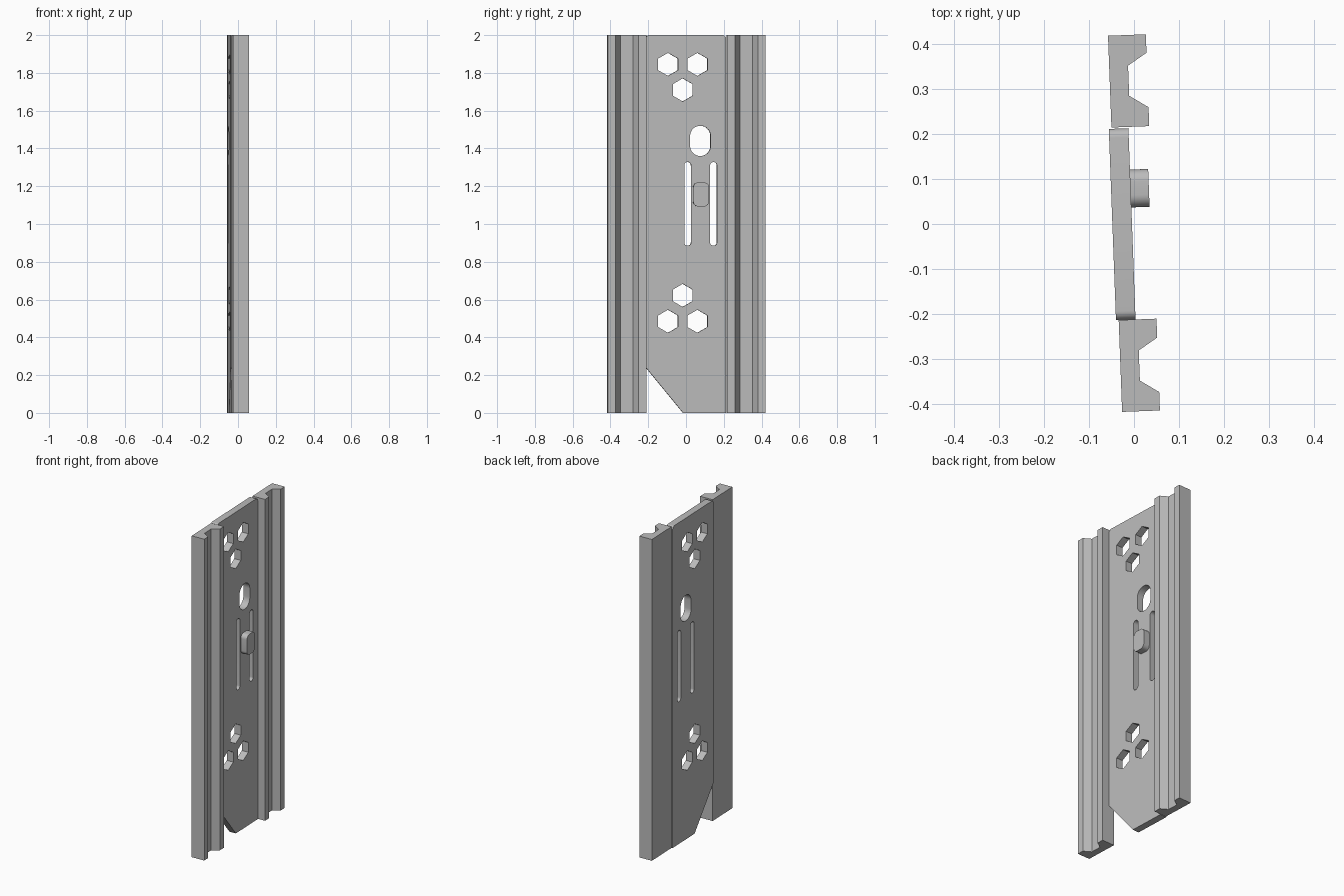
import bpy
import math
from mathutils import Matrix, Vector

if "Cube" in bpy.data.objects:
    bpy.data.objects.remove(bpy.data.objects["Cube"])

grey = bpy.data.materials.new("plain_grey")
grey.diffuse_color = (0.5, 0.5, 0.5, 1)
grey.use_nodes = True
grey.node_tree.nodes["Principled BSDF"].inputs["Base Color"].default_value = grey.diffuse_color

# The whole assembly is turned slightly about the vertical axis
TILT = Matrix.Rotation(math.radians(2.15), 4, 'Z')
# Curve axes (u, v, depth) mapped to (y, z, x)
SIDEWAYS = Matrix(((0, 0, 1, 0), (1, 0, 0, 0), (0, 1, 0, 0), (0, 0, 0, 1)))


def extrude(name, loops, d0, d1, orient):
    """Fill closed outlines (inner loops become holes) and extrude from d0 to d1."""
    cu = bpy.data.curves.new(name, 'CURVE')
    cu.dimensions = '2D'
    cu.fill_mode = 'BOTH'
    cu.extrude = (d1 - d0) / 2
    for pts in loops:
        sp = cu.splines.new('POLY')
        sp.points.add(len(pts) - 1)
        for p, (u, v) in zip(sp.points, pts):
            p.co = (u, v, 0, 1)
        sp.use_cyclic_u = True
    ob = bpy.data.objects.new(name, cu)
    bpy.context.collection.objects.link(ob)
    bpy.ops.object.select_all(action='DESELECT')
    ob.select_set(True)
    bpy.context.view_layer.objects.active = ob
    bpy.ops.object.convert(target='MESH')
    ob = bpy.context.object
    ob.name = name
    ob.data.transform(TILT @ orient @ Matrix.Translation((0, 0, (d0 + d1) / 2)))
    ob.data.materials.clear()
    ob.data.materials.append(grey)
    # Join the caps to the walls
    bpy.ops.object.mode_set(mode='EDIT')
    bpy.ops.mesh.select_all(action='SELECT')
    bpy.ops.mesh.remove_doubles(threshold=0.0001)
    bpy.ops.mesh.normals_make_consistent(inside=False)
    bpy.ops.object.mode_set(mode='OBJECT')
    bpy.ops.object.shade_smooth_by_angle(angle=math.radians(30))
    return ob


def arc(u, v, r, a0, a1, n=8):
    return [(u + r * math.cos(math.radians(a0 + (a1 - a0) * i / n)),
             v + r * math.sin(math.radians(a0 + (a1 - a0) * i / n))) for i in range(n + 1)]


def hexagon(u, v, r=0.061):
    return arc(u, v, r, 30, 330, 5)


def rounded(u0, u1, v0, v1, r):
    return (arc(u1 - r, v0 + r, r, -90, 0) + arc(u1 - r, v1 - r, r, 0, 90)
            + arc(u0 + r, v1 - r, r, 90, 180) + arc(u0 + r, v0 + r, r, 180, 270))


# Grooved side rails, mirrored across the plate
profile = [(-0.042, 0.214), (0.042, 0.214), (0.042, 0.256), (0.0, 0.283),
           (0.0, 0.350), (0.042, 0.377), (0.042, 0.418), (-0.042, 0.418)]
for side, name in ((1, "rear_rail"), (-1, "front_rail")):
    extrude(name, [[(x, side * y + 0.002) for x, y in profile]], 0, 2, Matrix())

# Centre plate with a cut lower corner and rounded top corners
outline = ([(-0.212, 0.24), (-0.015, 0), (0.213, 0)]
           + arc(0.193, 1.98, 0.02, 0, 90) + arc(-0.192, 1.98, 0.02, 90, 180))
holes = [hexagon(u, v) for u, v in ((-0.095, 1.845), (0.061, 1.845), (-0.017, 1.71),
                                    (-0.017, 0.622), (-0.095, 0.485), (0.061, 0.485))]
holes.append(rounded(0.022, 0.130, 1.36, 1.52, 0.053))
holes += [rounded(u, u + 0.036, 0.885, 1.328, 0.0175) for u in (-0.009, 0.128)]
extrude("centre_plate", [outline] + holes, -0.048, -0.0045, SIDEWAYS)

# Raised lug between the two slots
extrude("lug", [rounded(0.037, 0.121, 1.093, 1.22, 0.027)], -0.008, 0.036, SIDEWAYS)
